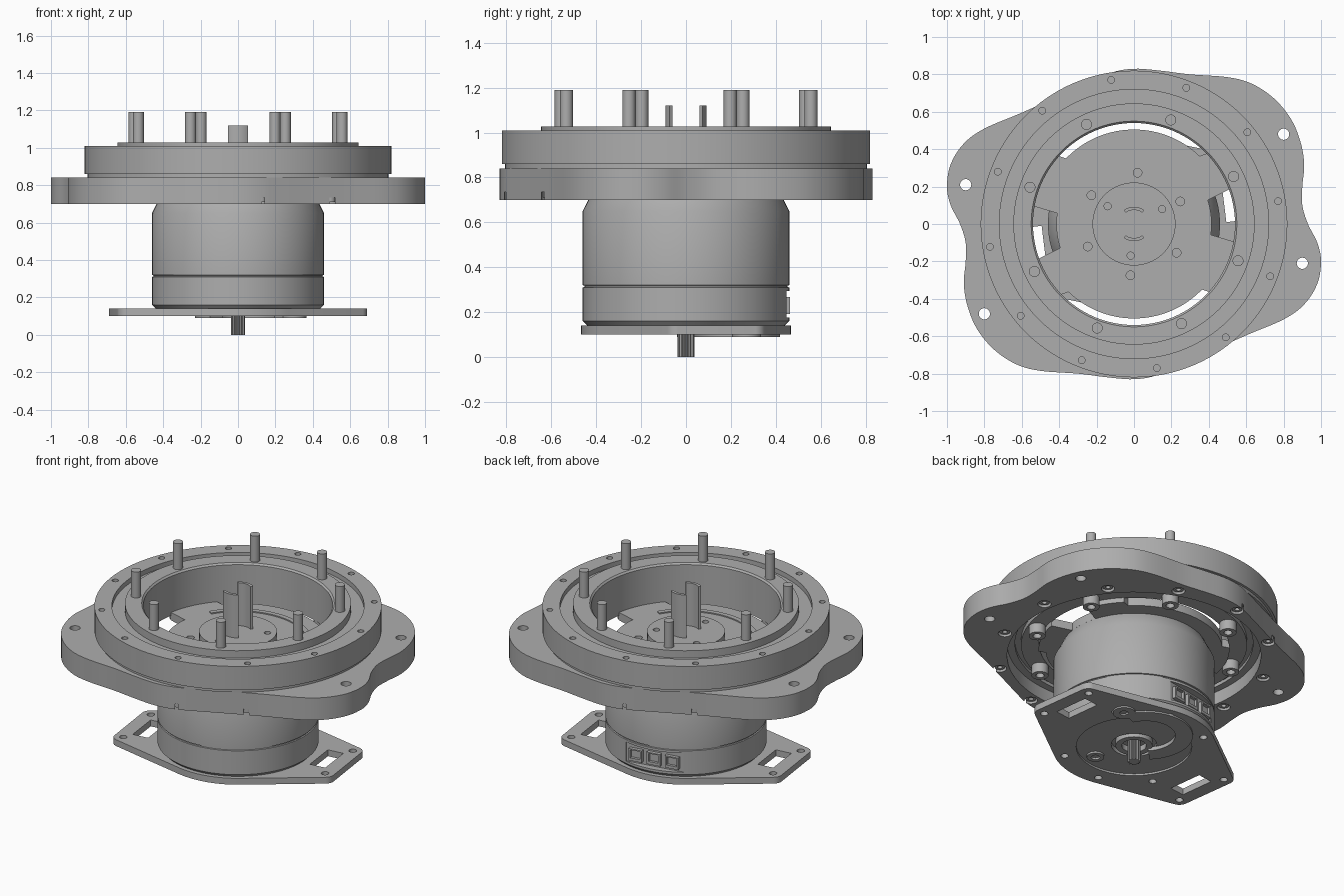
import bpy, bmesh, math
from mathutils import Matrix, Vector

if "Cube" in bpy.data.objects:
    bpy.data.objects.remove(bpy.data.objects["Cube"])

metal = bpy.data.materials.new("grey_metal")
metal.use_nodes = True
GREY = (0.42, 0.42, 0.42, 1)
metal.diffuse_color = GREY
metal.node_tree.nodes["Principled BSDF"].inputs["Base Color"].default_value = GREY
parts = []


def polar(r, degrees):
    a = math.radians(degrees)
    return r * math.cos(a), r * math.sin(a)


def finish(name, bm):
    bmesh.ops.remove_doubles(bm, verts=bm.verts, dist=1e-5)
    bmesh.ops.recalc_face_normals(bm, faces=bm.faces)
    mesh = bpy.data.meshes.new(name)
    bm.to_mesh(mesh)
    bm.free()
    mesh.materials.append(metal)
    obj = bpy.data.objects.new(name, mesh)
    bpy.context.collection.objects.link(obj)
    parts.append(obj)
    return obj


def lathe(name, profile, at=(0, 0), steps=96):
    bm = bmesh.new()
    vs = [bm.verts.new((at[0] + r, at[1], z)) for r, z in profile]
    es = [bm.edges.new((v, vs[i - 1])) for i, v in enumerate(vs)]
    bmesh.ops.spin(bm, geom=vs + es, cent=(*at, 0), axis=(0, 0, 1),
                   angle=math.tau, steps=steps)
    return finish(name, bm)


def ring(name, r0, r1, z0, z1, at=(0, 0), steps=96):
    return lathe(name, [(r0, z0), (r1, z0), (r1, z1), (r0, z1)], at, steps)


def prism(name, outline, z0, z1):
    bm = bmesh.new()
    face = bm.faces.new([bm.verts.new((x, y, z0)) for x, y in outline])
    new = bmesh.ops.extrude_face_region(bm, geom=[face])["geom"]
    for v in new:
        if isinstance(v, bmesh.types.BMVert):
            v.co.z = z1
    return finish(name, bm)


def arc_band(name, r0, r1, a0, a1, z0, z1, at=(0, 0), n=32):
    angles = [a0 + (a1 - a0) * i / n for i in range(n + 1)]
    pts = [polar(r1, a) for a in angles] + [polar(r0, a) for a in reversed(angles)]
    return prism(name, [(x + at[0], y + at[1]) for x, y in pts], z0, z1)


def box(name, centre, size, turn=0):
    bm = bmesh.new()
    bmesh.ops.create_cube(bm, size=1, matrix=Matrix.Translation(centre)
                          @ Matrix.Rotation(math.radians(turn), 4, "Z")
                          @ Matrix.Diagonal((*size, 1)))
    return finish(name, bm)


def cut(obj, cutter):
    mod = obj.modifiers.new("cut", "BOOLEAN")
    mod.operation, mod.solver, mod.object = "DIFFERENCE", "EXACT", cutter
    bpy.context.view_layer.update()
    deps = bpy.context.evaluated_depsgraph_get()
    mesh = bpy.data.meshes.new_from_object(obj.evaluated_get(deps))
    obj.modifiers.clear()
    obj.data = mesh
    parts.remove(cutter)
    bpy.data.objects.remove(cutter)


def drill(obj, spots, r, z0, z1):
    bm = bmesh.new()
    for x, y in spots:
        bmesh.ops.create_cone(bm, cap_ends=True, segments=32, radius1=r, radius2=r,
                              depth=z1 - z0,
                              matrix=Matrix.Translation((x, y, (z0 + z1) / 2)))
    cut(obj, finish("drill", bm))


def both(points):
    return points + [(-x, -y) for x, y in points]


def smooth_loop(pts, n=5):
    out = []
    for i in range(len(pts)):
        p0, p1, p2, p3 = [Vector(pts[(i + k) % len(pts)]) for k in (-1, 0, 1, 2)]
        for j in range(n):
            t = j / n
            out.append(0.5 * (2 * p1 + (p2 - p0) * t + (2 * p0 - 5 * p1 + 4 * p2 - p3) * t ** 2
                              + (3 * p1 - p0 - 3 * p2 + p3) * t ** 3))
    return out


# Lobed mounting flange, half outline repeated by a half turn
half = [(0, .83), (.14, .82), (.3, .8), (.5, .785), (.63, .75), (.75, .67), (.84, .56),
        (.89, .44), (.91, .32), (.9, .2), (.9, .1), (.93, 0), (.98, -.1), (1, -.2),
        (.98, -.32), (.91, -.43), (.8, -.51), (.6, -.595), (.4, -.685), (.25, -.755), (.12, -.81)]
flange = prism("mounting_flange", smooth_loop(both(half)), .7, .84)
drill(flange, both([(.8, .48), (.9, -.21)]), .03, .6, .9)
cut(flange, ring("bore", 0, .725, .6, .9))
screw_spots = [polar(.78, 9 + 30 * i) for i in range(12)]
drill(flange, screw_spots, .038, .6, .735)

# Outer bearing housing with small screw holes
housing = lathe("outer_housing", [(.805, .84), (.805, .86), (.82, .86), (.82, 1.01),
                                  (.72, 1.01), (.72, .84)])
drill(housing, screw_spots, .018, .93, 1.1)
for spot in screw_spots:
    ring("flange_screw", .014, .03, .71, .74, spot, 20)

# Rotating inner ring and the bearing behind it
lathe("bearing", [(.64, .8), (.68, .8), (.68, .78), (.73, .78), (.73, .98), (.64, .98)])
lathe("inner_ring", [(.54, .77), (.645, .77), (.645, 1.027), (.55, 1.027), (.54, 1.017)])

# Threaded posts with socket heads underneath
for i in range(8):
    spot = polar(.59, 25.5 + 45 * i)
    lathe("post", [(0, 1.0), (.029, 1.0), (.029, 1.19), (0, 1.19)], spot, 24)
    lathe("post_head", [(0, .745), (.024, .745), (.024, .71), (.048, .71),
                        (.048, .78), (0, .78)], spot, 24)


# Rotor plate with four bridges reaching the inner ring
def rotor_radius(a):
    a = (a + 8) % 180 - 8
    if a < 20:
        return .415
    return .505 if 45 < a < 138 else .545


rotor = prism("rotor_plate", [polar(rotor_radius(a), a) for a in range(0, 360, 2)], .74, .79)
drill(rotor, [polar(.275, 26 + 60 * i) for i in range(6)], .023, .76, .9)
for start in (30, 210):
    arc_band("rotor_rib", .39, .42, start, start + 118, .785, .797)

# Hub and its two curved tabs
hub = ring("hub", 0, .222, .78, .85)
drill(hub, [polar(.17, 28 + 118 * i) for i in range(3)], .019, .82, .9)
for middle in (90, 270):
    arc_band("curved_tab", .075, .092, middle - 36, middle + 36, .84, 1.12, n=10)

# Motor body with a seam groove and a connector pocket
body = lathe("motor_body", [(0, .14), (.44, .14), (.46, .16), (.46, .31), (.453, .312),
                            (.453, .318), (.46, .32), (.46, .65), (.425, .72),
                            (.415, .74), (0, .74)])
TURN = 10
spin = Matrix.Rotation(math.radians(TURN), 4, "Z")
cut(body, box("pocket", spin @ Vector((0, .5, .235)), (.36, .16, .12), TURN))
for offset in (-.115, 0, .115):
    port = box("connector_port", spin @ Vector((offset, .425, .23)), (.085, .035, .075), TURN)
    cut(port, box("socket", spin @ Vector((offset, .45, .235)), (.06, .05, .05), TURN))

# Base plate: hull of a round centre and rounded corner lugs
lugs = both([(.59, .3), (.635, -.04)])
bm = bmesh.new()
for cx, cy, r in [(0, 0, .467)] + [(x, y, .055) for x, y in lugs]:
    for a in range(0, 360, 5):
        x, y = polar(r, a)
        for z in (.1, .14):
            bm.verts.new((cx + x, cy + y, z))
hull = bmesh.ops.convex_hull(bm, input=bm.verts)
bmesh.ops.delete(bm, geom=[v for v in bm.verts if not v.link_faces], context="VERTS")
bmesh.ops.dissolve_limit(bm, angle_limit=.01, verts=bm.verts, edges=bm.edges)
base = finish("base_plate", bm)
drill(base, lugs, .022, 0, .2)
drill(base, [polar(.41, a) for a in (35, 80, 125, 215, 260, 305)], .022, 0, .125)
for s in (1, -1):
    cut(base, box("window", (s * .53, s * .125, .12), (.1, .22, .2), 7))
cut(base, ring("recess", 0, .33, 0, .112))
cut(base, ring("shaft_opening", 0, .13, 0, .2))

# Underside cover, screws, shaft collar and splined shaft
arc_band("cover_band", .17, .27, 25, 225, .09, .115, (.04, .15))
ring("cover_lug", .025, .065, .09, .115, (.3, .27), 32)
ring("side_boss", .025, .05, .1, .13, (.09, -.235), 32)
ring("shaft_collar", .07, .105, .105, .15)
teeth = [polar(.037 if i % 4 < 2 else .029, i * 7.5) for i in range(48)]
prism("splined_shaft", teeth, 0, .15)

# Smooth curved walls while keeping crisp edges
bpy.ops.object.select_all(action="DESELECT")
for obj in parts:
    obj.select_set(True)
bpy.context.view_layer.objects.active = body
bpy.ops.object.shade_smooth_by_angle(angle=math.radians(30))
